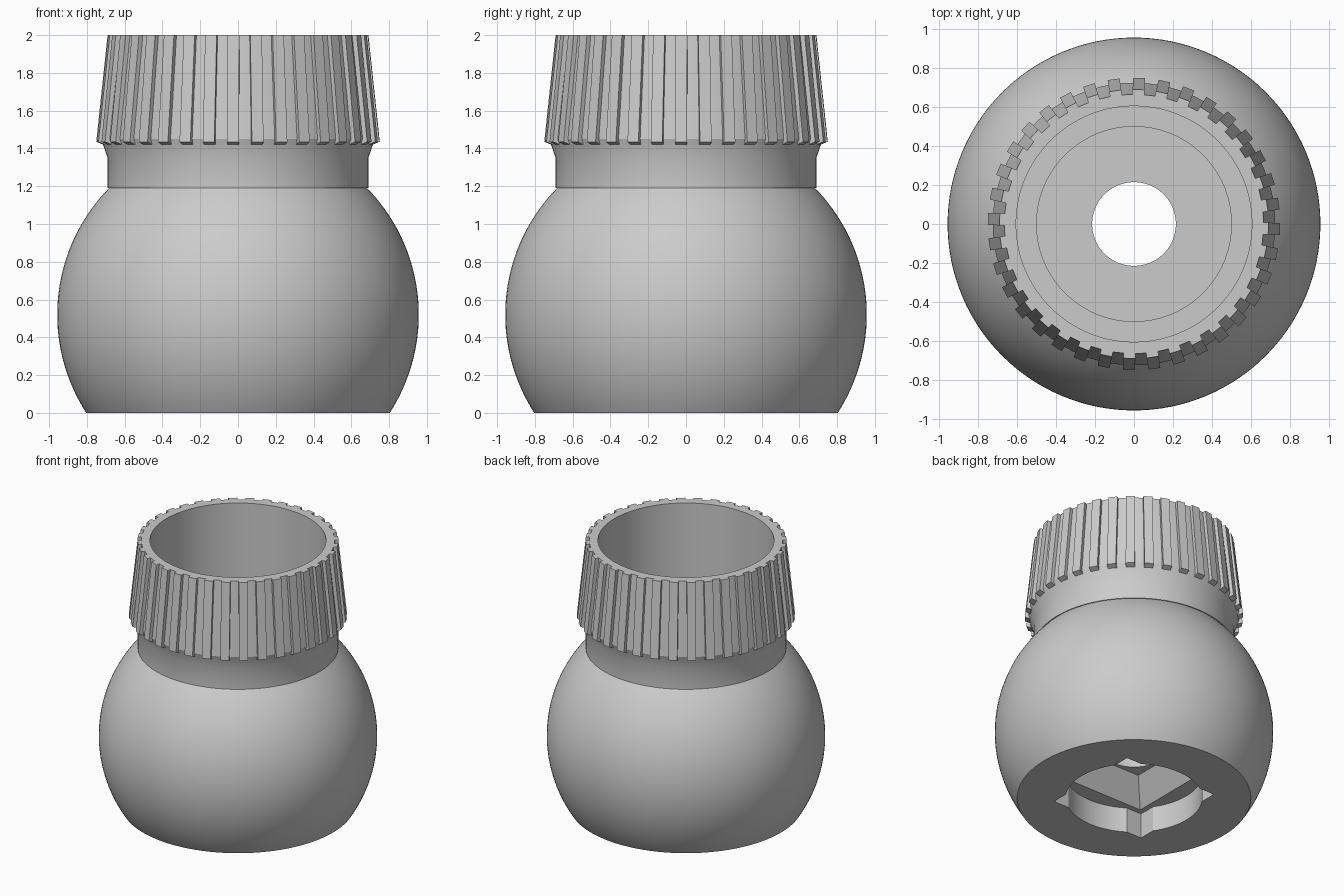
import bpy, bmesh
from math import sin, cos, sqrt, radians, tau

cube = bpy.data.objects.get("Cube")
if cube:
    bpy.data.objects.remove(cube, do_unlink=True)

GREY = (0.6, 0.6, 0.6, 1)
mat = bpy.data.materials.new("plain grey")
mat.use_nodes = True
mat.diffuse_color = GREY
mat.node_tree.nodes["Principled BSDF"].inputs["Base Color"].default_value = GREY


def make_object(name, bm):
    bmesh.ops.recalc_face_normals(bm, faces=bm.faces[:])
    mesh = bpy.data.meshes.new(name)
    bm.to_mesh(mesh)
    bm.free()
    mesh.materials.append(mat)
    obj = bpy.data.objects.new(name, mesh)
    bpy.context.collection.objects.link(obj)
    return obj


def lathe(name, profile, segments=128):
    """Revolve a closed (radius, height) outline about z."""
    bm = bmesh.new()
    rings = [[bm.verts.new((r * cos(tau * i / segments), r * sin(tau * i / segments), z))
              for i in range(segments)] for r, z in profile]
    for a, b in zip(rings, rings[1:] + rings[:1]):
        for i in range(segments):
            j = (i + 1) % segments
            bm.faces.new((a[i], a[j], b[j], b[i]))
    return make_object(name, bm)


def stack(name, sections, sides, phase=0.0):
    """Capped solid through (radius, height) polygon sections."""
    bm = bmesh.new()
    rings = [[bm.verts.new((r * cos(phase + tau * i / sides), r * sin(phase + tau * i / sides), z))
              for i in range(sides)] for r, z in sections]
    for a, b in zip(rings, rings[1:]):
        for i in range(sides):
            j = (i + 1) % sides
            bm.faces.new((a[i], a[j], b[j], b[i]))
    bm.faces.new(rings[0])
    bm.faces.new(rings[-1])
    return make_object(name, bm)


def smooth(obj, degrees):
    bpy.ops.object.select_all(action='DESELECT')
    obj.select_set(True)
    bpy.context.view_layer.objects.active = obj
    bpy.ops.object.shade_smooth_by_angle(angle=radians(degrees))


# Ball body with neck, flared collar, stepped cup and through hole
BALL_R, BALL_Z, NECK_Z, STEPS = 0.957, 0.52, 1.19, 40
outline = [(0.215, 0)]
for k in range(STEPS + 1):
    z = NECK_Z * k / STEPS
    outline.append((sqrt(BALL_R ** 2 - (z - BALL_Z) ** 2), z))
outline += [(0.69, NECK_Z), (0.69, 1.35), (0.725, 1.45), (0.665, 2),
            (0.605, 2), (0.605, 1.2), (0.5, 1.2), (0.5, 0.5), (0.215, 0.5)]
body = lathe("ball_body", outline)

# Underside socket: round recess, square corner notches, tapered square pocket
SQ = sqrt(2)
cutters = [
    stack("round_recess_cutter", [(0.47, -0.1), (0.47, 0.19)], 96),
    stack("corner_notch_cutter", [(0.39 * SQ, -0.12), (0.39 * SQ, 0.19)], 4, tau / 8),
    stack("tapered_pocket_cutter",
          [(0.35 * SQ, 0.1), (0.35 * SQ, 0.19), (0.235 * SQ, 0.37)], 4, tau / 8),
]
bpy.context.view_layer.objects.active = body
for cutter in cutters:
    cutter.hide_render = True
    mod = body.modifiers.new(cutter.name, 'BOOLEAN')
    mod.operation = 'DIFFERENCE'
    mod.solver = 'EXACT'
    mod.object = cutter
    bpy.ops.object.modifier_apply(modifier=mod.name)
    bpy.data.objects.remove(cutter, do_unlink=True)
smooth(body, 20)

# Grip ribs around the collar, leaning in towards the rim
RIBS, HALF_W = 36, 0.031
bm = bmesh.new()
for n in range(RIBS):
    a = tau * n / RIBS - radians(2)
    ends = []
    for inner, outer, z_in, z_out in ((0.7, 0.75, 1.415, 1.435), (0.65, 0.69, 2, 2)):
        corners = ((inner, -HALF_W, z_in), (outer, -HALF_W, z_out),
                   (outer, HALF_W, z_out), (inner, HALF_W, z_in))
        ends.append([bm.verts.new((r * cos(a) - t * sin(a), r * sin(a) + t * cos(a), z))
                     for r, t, z in corners])
    low, high = ends
    for i in range(4):
        j = (i + 1) % 4
        bm.faces.new((low[i], low[j], high[j], high[i]))
    bm.faces.new(low)
    bm.faces.new(high)
make_object("grip_ribs", bm)
